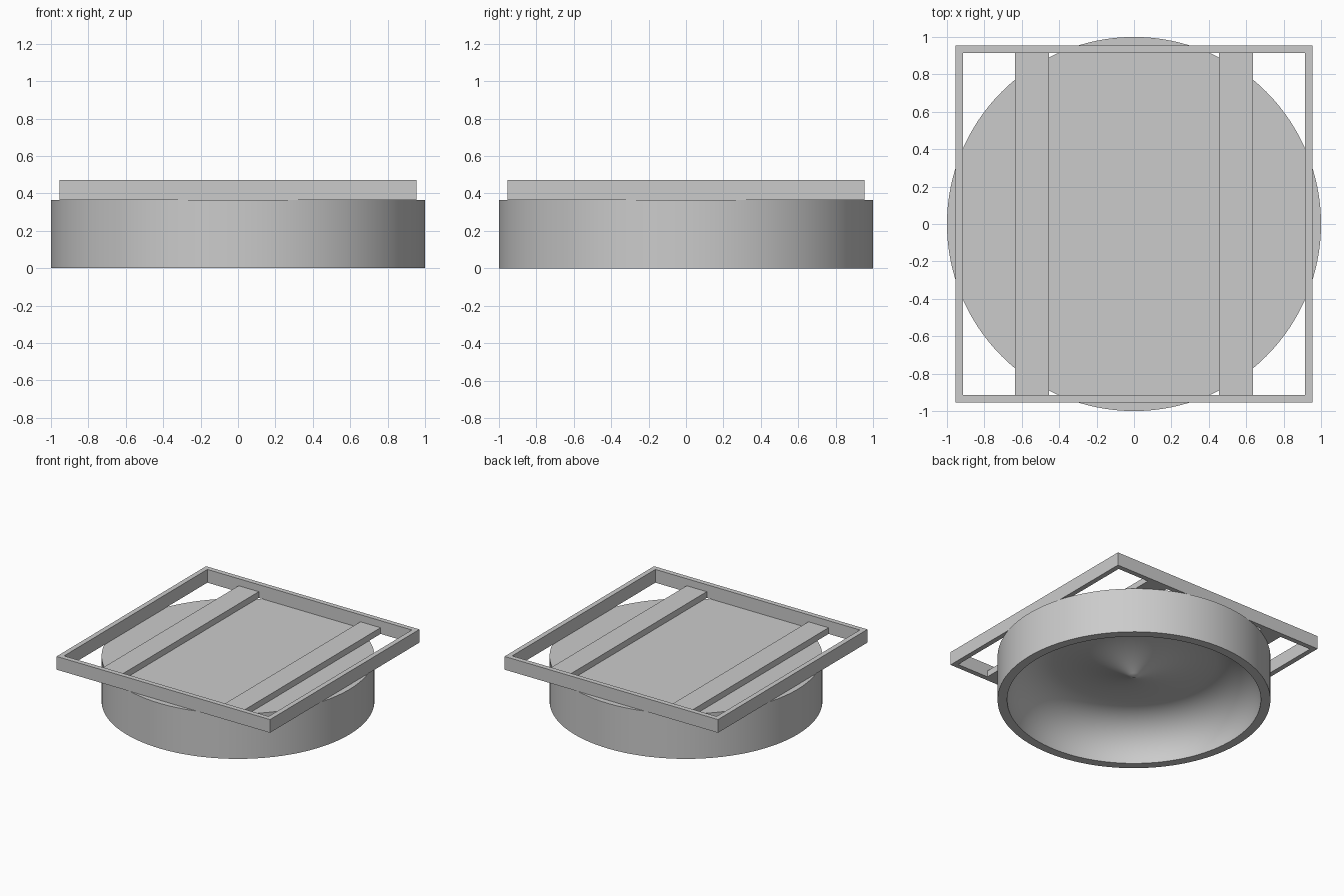
import bpy, bmesh, math

cube = bpy.data.objects.get("Cube")
if cube:
    bpy.data.objects.remove(cube, do_unlink=True)

grey = bpy.data.materials.new("plain grey")
grey.use_nodes = True
colour = (0.6, 0.6, 0.6, 1)
grey.diffuse_color = colour
grey.node_tree.nodes["Principled BSDF"].inputs["Base Color"].default_value = colour

DECK = 0.365      # top of the drum
TOP = 0.472       # top of the frame
INNER = 0.915     # inner half width of the frame
OUTER = 0.955


def finish(name, bm):
    bmesh.ops.recalc_face_normals(bm, faces=bm.faces)
    mesh = bpy.data.meshes.new(name)
    bm.to_mesh(mesh)
    bm.free()
    mesh.materials.append(grey)
    obj = bpy.data.objects.new(name, mesh)
    bpy.context.collection.objects.link(obj)
    return obj


def lathe(name, profile, steps=128):
    bm = bmesh.new()
    verts = [bm.verts.new((r, 0, z)) for r, z in profile]
    edges = [bm.edges.new(pair) for pair in zip(verts, verts[1:])]
    bmesh.ops.spin(bm, geom=verts + edges, cent=(0, 0, 0), axis=(0, 0, 1),
                   angle=math.tau, steps=steps)
    bmesh.ops.remove_doubles(bm, verts=bm.verts, dist=0.0001)
    return finish(name, bm)


def box(name, low, high):
    bm = bmesh.new()
    bmesh.ops.create_cube(bm, size=1)
    for v in bm.verts:
        v.co = [a if c < 0 else b for c, a, b in zip(v.co, low, high)]
    return finish(name, bm)


def arc(r, z, radius, start, end, steps=14):
    angles = [start + (end - start) * i / steps for i in range(steps + 1)]
    return [(r + radius * math.cos(a), z + radius * math.sin(a)) for a in angles]


# Round drum: the hollow rises upright from the rim, rounds over,
# then dips gently to a shallow point in the middle
BEND = 0.328
crest = 0.93 - BEND
dip = BEND - 0.185
sweep = (crest ** 2 + dip ** 2) / (2 * dip)
upright = math.pi / 2
rounding = arc(crest, 0, BEND, 0, upright)
ceiling = arc(crest, BEND - sweep, sweep, upright, upright + math.asin(crest / sweep))
ceiling[-1] = (0, BEND - dip)
drum = lathe("drum", [(0, DECK), (1, DECK), (1, 0)] + rounding + ceiling[1:])

# Smooth walls, sharp rims
bpy.ops.object.select_all(action="DESELECT")
drum.select_set(True)
bpy.context.view_layer.objects.active = drum
bpy.ops.object.shade_smooth_by_angle(angle=math.radians(30))

# Square frame: four sides with a rectangular section
bm = bmesh.new()
corners = [(-1, -1), (1, -1), (1, 1), (-1, 1)]
rings = [[bm.verts.new((x * s, y * s, z)) for x, y in corners]
         for s, z in ((OUTER, DECK), (OUTER, TOP), (INNER, TOP), (INNER, DECK))]
for k in range(4):
    a, b = rings[k], rings[(k + 1) % 4]
    for i in range(4):
        j = (i + 1) % 4
        bm.faces.new((a[i], a[j], b[j], b[i]))
finish("square_frame", bm)

# Two rails across the deck
for name, side in (("left_rail", 1), ("right_rail", -1)):
    xs = sorted((side * 0.455, side * 0.635))
    box(name, (xs[0], -INNER, DECK), (xs[1], INNER, 0.415))
